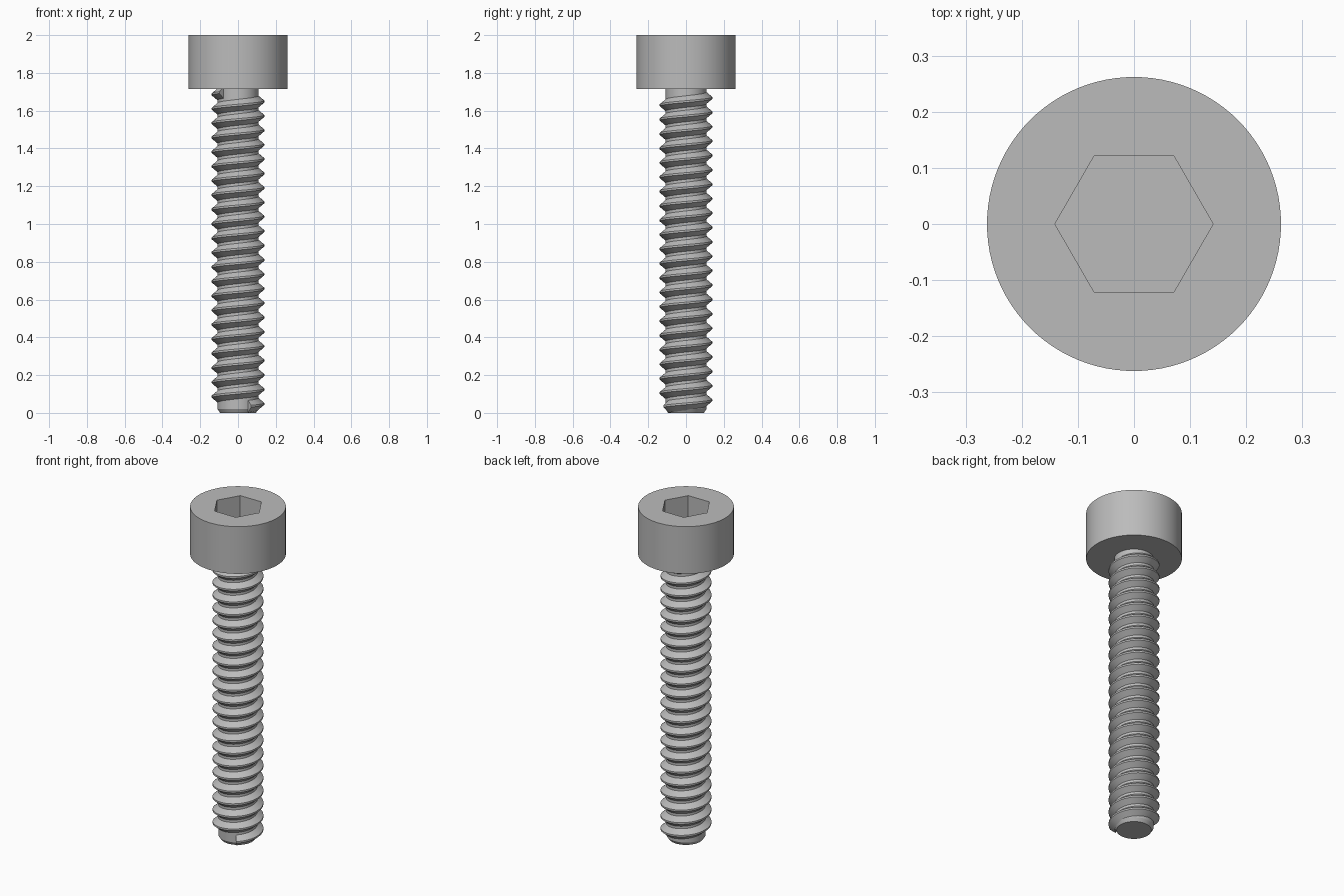
import bpy
import bmesh
from math import cos, sin, radians, tau

if "Cube" in bpy.data.objects:
    bpy.data.objects.remove(bpy.data.objects["Cube"], do_unlink=True)

HEAD_R, HEAD_BOTTOM, TOP = 0.262, 1.715, 2.0
CORE_R, CREST_R = 0.108, 0.139
PITCH = 0.0762

steel = bpy.data.materials.new("steel grey")
steel.use_nodes = True
steel.diffuse_color = (0.5, 0.5, 0.5, 1)
steel.node_tree.nodes["Principled BSDF"].inputs["Base Color"].default_value = (0.5, 0.5, 0.5, 1)


def finish(name, bm):
    """Turn a bmesh into a named, steel coloured object."""
    bmesh.ops.recalc_face_normals(bm, faces=bm.faces)
    mesh = bpy.data.meshes.new(name)
    bm.to_mesh(mesh)
    bm.free()
    mesh.materials.append(steel)
    obj = bpy.data.objects.new(name, mesh)
    bpy.context.collection.objects.link(obj)
    return obj


def activate(obj):
    bpy.ops.object.select_all(action='DESELECT')
    obj.select_set(True)
    bpy.context.view_layer.objects.active = obj


def smooth(obj):
    activate(obj)
    bpy.ops.object.shade_smooth_by_angle(angle=radians(25))


def lathe(name, profile, sides):
    """Stack rings of (radius, z), join them and cap both ends."""
    bm = bmesh.new()
    rings = [[bm.verts.new((r * cos(tau * i / sides), r * sin(tau * i / sides), z))
              for i in range(sides)] for r, z in profile]
    for a, b in zip(rings, rings[1:]):
        for i in range(sides):
            j = (i + 1) % sides
            bm.faces.new((a[i], a[j], b[j], b[i]))
    bm.faces.new(rings[0])
    bm.faces.new(rings[-1])
    return finish(name, bm)


# Cylindrical head with a hexagonal socket
head = lathe("head", [(HEAD_R, HEAD_BOTTOM), (HEAD_R, TOP)], 96)
cutter = lathe("socket_cutter", [(0.141, TOP - 0.15), (0.141, TOP + 0.1)], 6)
cutter.hide_render = True
cut = head.modifiers.new("socket", 'BOOLEAN')
cut.operation = 'DIFFERENCE'
cut.solver = 'EXACT'
cut.object = cutter
activate(head)
bpy.ops.object.modifier_apply(modifier=cut.name)
bpy.data.objects.remove(cutter, do_unlink=True)
smooth(head)

# Plain core with a chamfered tip
core = lathe("shank_core", [(0.095, 0), (CORE_R, 0.02), (CORE_R, HEAD_BOTTOM + 0.005)], 64)
smooth(core)

# Right-handed thread: a trapezoid swept along a helix
STEPS = 48
START, TURNS = -tau / 6, 21.8
section = [(CORE_R - 0.004, -0.034), (CREST_R, -0.005),
           (CREST_R, 0.005), (CORE_R - 0.004, 0.034)]
bm = bmesh.new()
previous = None
for k in range(int(STEPS * TURNS) + 1):
    angle = START + tau * k / STEPS
    height = 0.048 + PITCH * angle / tau
    ring = [bm.verts.new((r * cos(angle), r * sin(angle), height + dz)) for r, dz in section]
    if previous:
        for i in range(4):
            j = (i + 1) % 4
            bm.faces.new((previous[i], previous[j], ring[j], ring[i]))
    else:
        bm.faces.new(ring)
    previous = ring
bm.faces.new(previous)
thread = finish("thread", bm)
smooth(thread)
